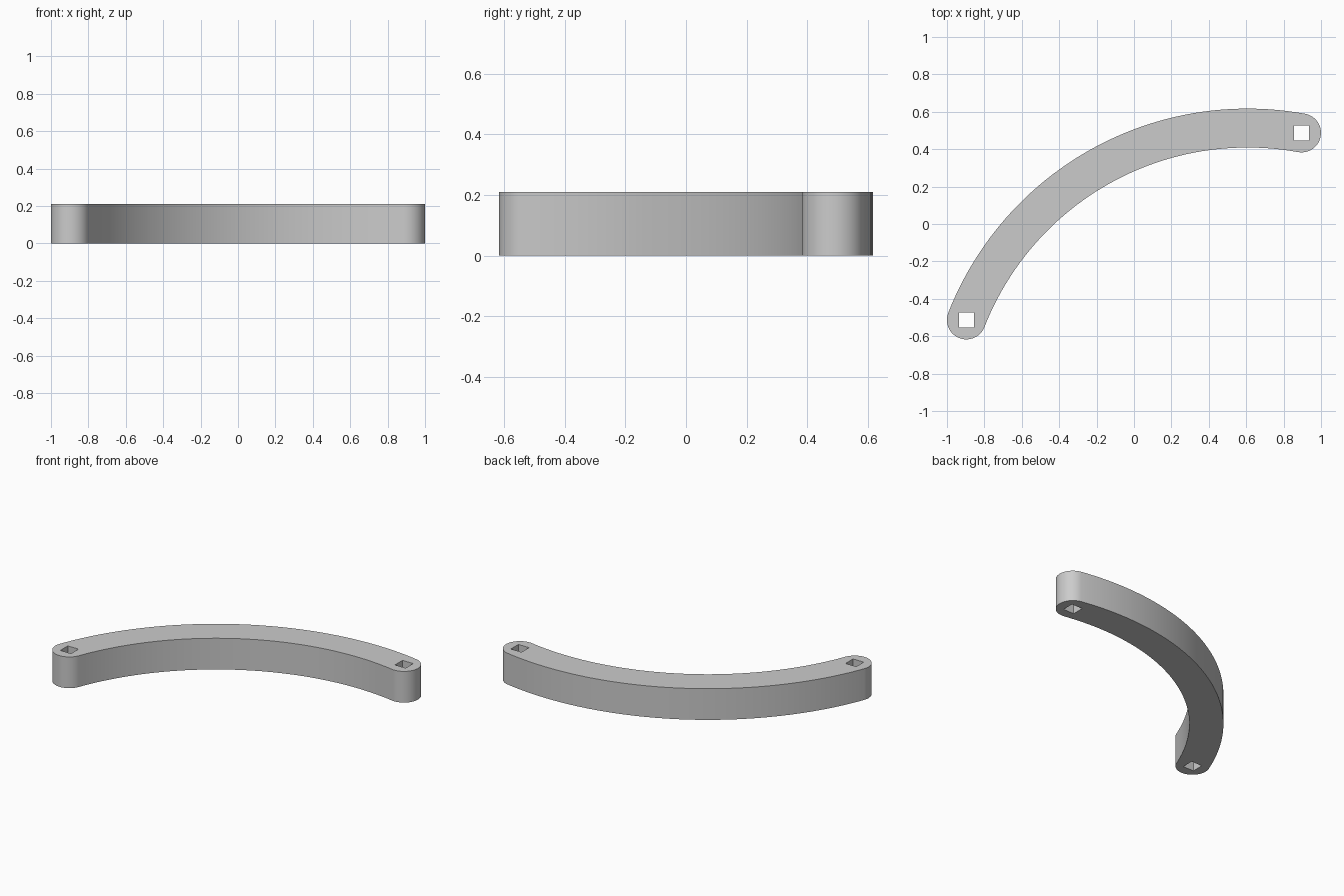
import bpy, bmesh
from math import radians, cos, sin
from mathutils import Vector

cube = bpy.data.objects.get("Cube")
if cube:
    bpy.data.objects.remove(cube, do_unlink=True)

HEIGHT = 0.21
HALF_WIDTH = 0.104
RADIUS = 1.6145                       # centreline of the arc
CENTRE = Vector((0.607, 0.513 - RADIUS))
START, END = 79.7, 158.62             # arc angles in degrees
HOLE = 0.04                           # half side of the square holes


def arc(centre, radius, a, b, steps):
    """Points along a circular arc from angle a to angle b."""
    angles = [radians(a + (b - a) * i / steps) for i in range(steps + 1)]
    return [centre + radius * Vector((cos(t), sin(t))) for t in angles]


def add_loop(bm, points):
    """Closed loop of edges on the ground plane."""
    verts = [bm.verts.new((p.x, p.y, 0)) for p in points]
    return [bm.edges.new((v, verts[i - 1])) for i, v in enumerate(verts)]


right_end, left_end = arc(CENTRE, RADIUS, START, END, 1)

# Outline: outer arc, left round end, inner arc, right round end
outline = arc(CENTRE, RADIUS + HALF_WIDTH, START, END, 48)
outline += arc(left_end, HALF_WIDTH, END, END + 180, 32)[1:]
outline += arc(CENTRE, RADIUS - HALF_WIDTH, END, START, 48)[1:]
outline += arc(right_end, HALF_WIDTH, START - 180, START, 32)[1:-1]

bm = bmesh.new()
edges = add_loop(bm, outline)

# Square through-holes at both ends
for end in (left_end, right_end):
    corners = ((-1, -1), (1, -1), (1, 1), (-1, 1))
    edges += add_loop(bm, [end + HOLE * Vector(c) for c in corners])

# Fill the profile and raise it into a solid bar
bmesh.ops.triangle_fill(bm, edges=edges, use_beauty=True)
raised = bmesh.ops.extrude_face_region(bm, geom=bm.faces[:], use_keep_orig=True)
top = [g for g in raised["geom"] if isinstance(g, bmesh.types.BMVert)]
bmesh.ops.translate(bm, verts=top, vec=(0, 0, HEIGHT))
bmesh.ops.recalc_face_normals(bm, faces=bm.faces[:])

mesh = bpy.data.meshes.new("curved_link_bar")
bm.to_mesh(mesh)
bm.free()
bar = bpy.data.objects.new("curved_link_bar", mesh)
bpy.context.collection.objects.link(bar)

# Plain grey finish
grey = bpy.data.materials.new("plain_grey")
grey.use_nodes = True
colour = (0.6, 0.6, 0.6, 1)
grey.diffuse_color = colour
grey.node_tree.nodes["Principled BSDF"].inputs["Base Color"].default_value = colour
mesh.materials.append(grey)

bpy.ops.object.select_all(action="DESELECT")
bar.select_set(True)
bpy.context.view_layer.objects.active = bar
bpy.ops.object.shade_smooth_by_angle(angle=radians(30))
